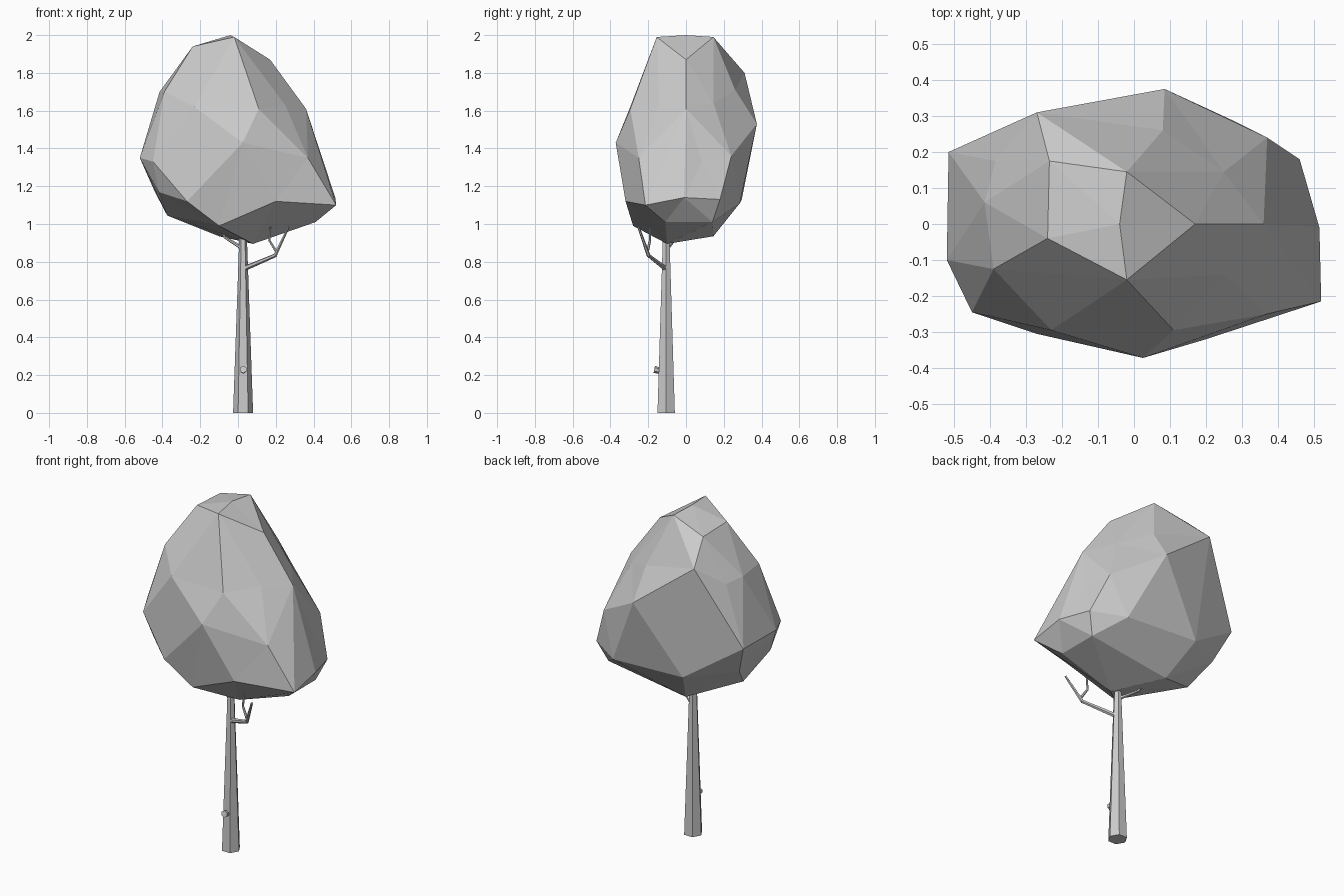
import bpy, bmesh
from mathutils import Vector

if "Cube" in bpy.data.objects:
    bpy.data.objects.remove(bpy.data.objects["Cube"])


def new_object(name, bm):
    bmesh.ops.recalc_face_normals(bm, faces=bm.faces)
    mesh = bpy.data.meshes.new(name)
    bm.to_mesh(mesh)
    bm.free()
    obj = bpy.data.objects.new(name, mesh)
    bpy.context.collection.objects.link(obj)
    return obj


def add_limb(bm, a, b, r1, r2, sides=6):
    """Tapered straight limb running from a to b."""
    a, b = Vector(a), Vector(b)
    d = b - a
    ret = bmesh.ops.create_cone(bm, cap_ends=True, segments=sides,
                                radius1=r1, radius2=r2, depth=d.length)
    rot = Vector((0, 0, 1)).rotation_difference(d).to_matrix()
    for v in ret["verts"]:
        v.co = rot @ v.co + (a + b) / 2


# Canopy: faceted crown, corner points from the top down
CROWN = [
    (-.04, 0, 2), (-.02, .145, 1.99), (-.02, -.155, 1.99), (-.24, -.04, 1.94), (-.235, .175, 1.93),
    (.17, 0, 1.87), (.08, .26, 1.71), (-.27, .31, 1.80),
    (-.39, -.125, 1.70), (-.415, .06, 1.70), (-.385, .175, 1.69),
    (.36, 0, 1.61), (.25, .145, 1.64), (.25, -.14, 1.63), (.11, -.295, 1.61), (-.23, -.295, 1.62),
    (.085, .375, 1.53), (.025, -.372, 1.43), (.37, .24, 1.36), (.42, .085, 1.33), (.37, -.25, 1.35),
    (-.45, -.245, 1.33), (-.52, -.1, 1.35), (-.515, .2, 1.35),
    (.46, .18, 1.13), (.515, -.01, 1.14), (.52, -.215, 1.10), (.2, -.32, 1.12), (-.27, -.305, 1.12),
    (-.44, .13, 1.17), (-.42, -.19, 1.17), (.28, .285, 1.11), (-.185, .295, 1.13),
    (-.1, -.28, .99), (-.375, 0, 1.045), (.41, .14, 1.01), (.41, -.11, 1.01),
    (.08, -.1, .895), (-.1, .145, .935),
]
bm = bmesh.new()
centre = Vector((0, 0, 1.45))
final = {}
for p in CROWN:
    d = Vector(p) - centre
    u = Vector((d.x / .52, d.y / .37, d.z / .55))
    # rounded copy gives the facets, true corners are restored afterwards
    v = bm.verts.new(u.lerp(u.normalized(), .5))
    final[v] = Vector(p)
bmesh.ops.convex_hull(bm, input=list(bm.verts))
loose = [v for v in bm.verts if not v.link_faces]
for v in bm.verts:
    v.co = final[v]
bmesh.ops.delete(bm, geom=loose, context='VERTS')
new_object("canopy", bm)

# Trunk: tapered six-sided pole with a corner facing +x
bm = bmesh.new()
for z, r in ((0, .053), (1.02, .017)):
    ring = bmesh.ops.create_circle(bm, cap_ends=True, segments=6, radius=r)["verts"]
    # turn a quarter so that corners lie on the x axis
    for v in ring:
        v.co = Vector((.027 + v.co.y, -.105 - v.co.x, z))
bmesh.ops.bridge_loops(bm, edges=list(bm.edges))
new_object("trunk", bm)

# Knot: short cut-off stub near the base
bm = bmesh.new()
add_limb(bm, (.027, -.13, .222), (.027, -.168, .23), .014, .02)
new_object("knot", bm)

# Branches below the canopy
bm = bmesh.new()
add_limb(bm, (.035, -.11, .765), (.2, -.2, .835), .014, .01)
add_limb(bm, (.195, -.197, .83), (.268, -.252, .985), .01, .006)
add_limb(bm, (.205, -.205, .85), (.165, -.19, .915), .008, .006)
add_limb(bm, (.165, -.19, .91), (.172, -.19, .985), .006, .005)
new_object("forked_branch", bm)

bm = bmesh.new()
add_limb(bm, (.025, -.1, .87), (-.07, -.05, .93), .011, .007)
add_limb(bm, (-.07, -.05, .93), (-.09, -.03, .97), .007, .005)
new_object("small_branch", bm)
